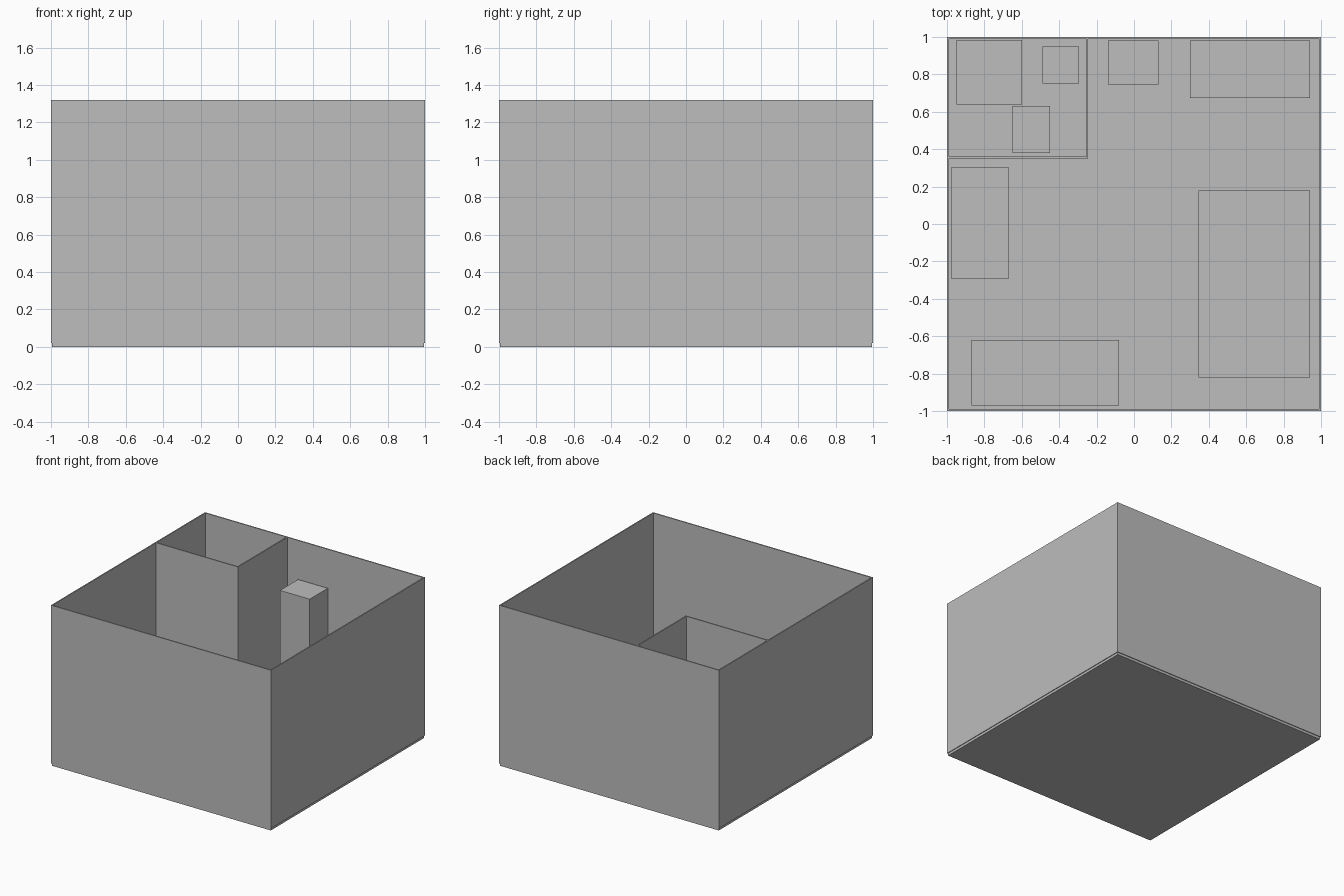
import bpy

if "Cube" in bpy.data.objects:
    bpy.data.objects.remove(bpy.data.objects["Cube"])

FLOOR_TOP = 0.02
WALL_TOP = 1.32

grey = bpy.data.materials.new("plain_grey")
grey.diffuse_color = (0.51, 0.51, 0.51, 1)
grey.use_nodes = True
grey.node_tree.nodes["Principled BSDF"].inputs["Base Color"].default_value = grey.diffuse_color


def box(name, x0, x1, y0, y1, z1, z0=FLOOR_TOP):
    """Axis-aligned box given by its extents."""
    bpy.ops.mesh.primitive_cube_add(
        size=1, location=((x0 + x1) / 2, (y0 + y1) / 2, (z0 + z1) / 2))
    ob = bpy.context.object
    ob.name = name
    ob.scale = (x1 - x0, y1 - y0, z1 - z0)
    bpy.ops.object.transform_apply(location=False, rotation=False, scale=True)
    ob.data.materials.append(grey)
    return ob


# Floor slab, slightly inside the outer wall faces
box("floor", -0.994, 0.994, -0.994, 0.994, FLOOR_TOP, 0)

# Outer walls
for side, s in (("front", -1), ("back", 1)):
    lo, hi = sorted((s * 0.99, s))
    box(side + "_wall", -1, 1, lo, hi, WALL_TOP)
for side, s in (("left", -1), ("right", 1)):
    lo, hi = sorted((s * 0.99, s))
    box(side + "_wall", lo, hi, -0.99, 0.99, WALL_TOP)

# Bathroom partitions
box("bathroom_front_wall", -0.99, -0.255, 0.35, 0.36, WALL_TOP)
box("bathroom_side_wall", -0.255, -0.245, 0.35, 0.99, WALL_TOP)

# Bathroom fittings
box("shower_tray", -0.95, -0.60, 0.64, 0.985, 0.07)
box("wash_basin", -0.49, -0.295, 0.75, 0.95, 0.44)
box("toilet", -0.65, -0.45, 0.38, 0.63, 0.22)

# Main room furniture
box("fridge", -0.14, 0.13, 0.745, 0.98, 1.005)
box("kitchen_counter", 0.30, 0.94, 0.675, 0.98, 0.47)
box("bed", 0.345, 0.94, -0.82, 0.18, 0.26)
box("desk", -0.975, -0.67, -0.295, 0.305, 0.39)
box("sofa", -0.87, -0.08, -0.97, -0.62, 0.40)
